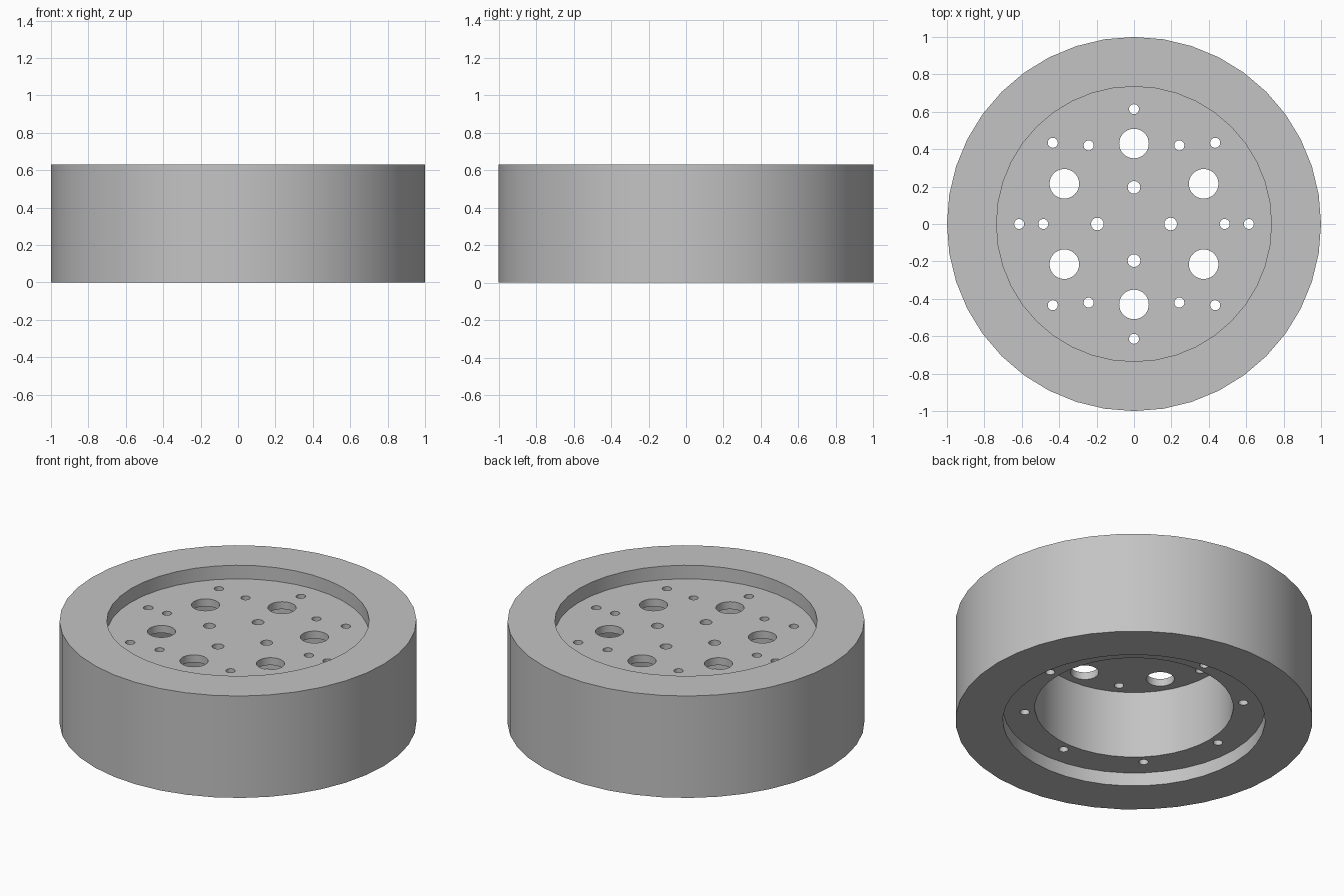
import bpy, bmesh, math

if "Cube" in bpy.data.objects:
    bpy.data.objects.remove(bpy.data.objects["Cube"])

SEG = 40
grey = bpy.data.materials.new("plain grey")
grey.diffuse_color = (0.55, 0.55, 0.55, 1)
grey.use_nodes = True
grey.node_tree.nodes["Principled BSDF"].inputs["Base Color"].default_value = grey.diffuse_color


def new_object(name, bm):
    bmesh.ops.recalc_face_normals(bm, faces=bm.faces)
    mesh = bpy.data.meshes.new(name)
    bm.to_mesh(mesh)
    bm.free()
    ob = bpy.data.objects.new(name, mesh)
    bpy.context.collection.objects.link(ob)
    mesh.materials.append(grey)
    return ob


def lathe(name, profile):
    """Revolve (radius, z) points; the first and last points lie on the axis."""
    bm = bmesh.new()
    rings = [[bm.verts.new((r * math.cos(a), r * math.sin(a), z))
              for a in (2 * math.pi * i / SEG for i in range(SEG))]
             for r, z in profile]
    for lo, hi in zip(rings, rings[1:]):
        for i in range(SEG):
            j = (i + 1) % SEG
            bm.faces.new((lo[i], lo[j], hi[j], hi[i]))
    bm.faces.new(rings[0])
    bm.faces.new(rings[-1])
    return new_object(name, bm)


# Hub: thick ring, shallow recess on both ends, deep bore under a thin web
hub = lathe("hub", [(0.556, 0.50), (0.556, 0.083), (0.735, 0.083), (0.735, 0),
                    (1, 0), (1, 0.63), (0.735, 0.63), (0.735, 0.546)])

# Drilled holes: (circle radius, hole radius, count, start angle, sides)
patterns = [(0.614, 0.027, 8, 0, 16),     # outer bolt circle
            (0.485, 0.027, 6, 0, 16),     # web bolt circle
            (0.43, 0.079, 6, 30, 32),     # large web holes
            (0.196, 0.034, 4, 0, 16)]     # centre holes
bm = bmesh.new()
for ring_r, hole_r, count, start, sides in patterns:
    for k in range(count):
        a = math.radians(start + 360 * k / count)
        drill = bmesh.ops.create_cone(bm, cap_ends=True, segments=sides,
                                      radius1=hole_r, radius2=hole_r, depth=1)
        bmesh.ops.translate(bm, verts=drill["verts"],
                            vec=(ring_r * math.cos(a), ring_r * math.sin(a), 0.4))
drills = new_object("drills", bm)

cut = hub.modifiers.new("holes", "BOOLEAN")
cut.operation = "DIFFERENCE"
cut.solver = "EXACT"
cut.object = drills
bpy.context.view_layer.objects.active = hub
hub.select_set(True)
drills.select_set(False)
bpy.ops.object.modifier_apply(modifier=cut.name)
bpy.data.objects.remove(drills)

# Smooth walls, sharp rims
bpy.ops.object.shade_smooth_by_angle(angle=math.radians(30))
